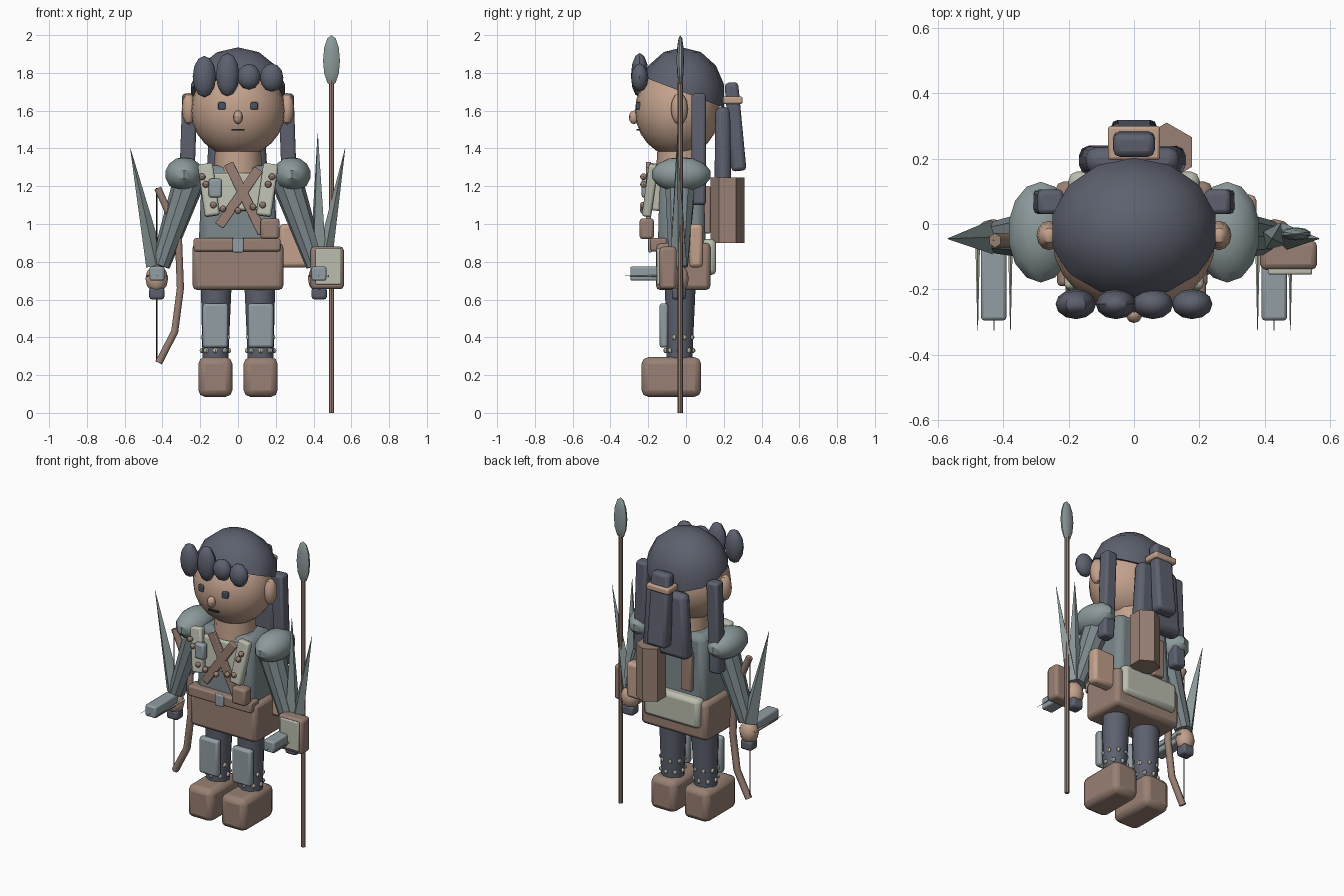
import bpy, bmesh, math
from mathutils import Vector, Matrix

old = bpy.data.objects.get("Cube")
if old:
    bpy.data.objects.remove(old)


def material(name, *rgb):
    lin = [(c / 255 / 12.92 if c < 11 else ((c / 255 + 0.055) / 1.055) ** 2.4) for c in rgb]
    m = bpy.data.materials.new(name)
    m.use_nodes = True
    m.diffuse_color = (*lin, 1)
    m.node_tree.nodes["Principled BSDF"].inputs["Base Color"].default_value = (*lin, 1)
    return m


HAIR = material("dark slate", 93, 97, 110)
CLOTH = material("grey cloth", 124, 136, 140)
ARMOUR = material("grey green armour", 140, 154, 155)
PLATE = material("pale steel", 146, 158, 163)
CREAM = material("cream", 187, 189, 174)
SKIN = material("skin", 194, 161, 140)
BROWN = material("brown leather", 152, 128, 115)
BLUE = material("dark blue", 72, 82, 98)
DARK = material("near black", 45, 45, 50)


def add(name, bm, mat, bevel=0, smooth=True):
    bmesh.ops.recalc_face_normals(bm, faces=bm.faces)
    me = bpy.data.meshes.new(name)
    bm.to_mesh(me)
    bm.free()
    me.materials.append(mat)
    ob = bpy.data.objects.new(name, me)
    bpy.context.collection.objects.link(ob)
    if bevel:
        mod = ob.modifiers.new("bevel", "BEVEL")
        mod.width, mod.segments = bevel, 2
    if smooth:
        bpy.ops.object.select_all(action="DESELECT")
        ob.select_set(True)
        bpy.context.view_layer.objects.active = ob
        bpy.ops.object.shade_smooth_by_angle(angle=math.radians(35))
    return ob


def box(name, mat, x, y, z, bevel=0.01, rx=0, ry=0, taper=1):
    """Rounded box given by its three (low, high) spans, tilted in degrees."""
    bm = bmesh.new()
    bmesh.ops.create_cube(bm, size=1)
    for v in bm.verts:
        if v.co.z > 0:
            v.co.x *= taper
            v.co.y *= taper
    spans = (x, y, z)
    mid = Vector([(a + b) / 2 for a, b in spans])
    size = [abs(b - a) for a, b in spans]
    rot = Matrix.Rotation(math.radians(rx), 4, "X") @ Matrix.Rotation(math.radians(ry), 4, "Y")
    bm.transform(Matrix.Translation(mid) @ rot @ Matrix.Diagonal((*size, 1)))
    return add(name, bm, mat, bevel)


def ball(name, mat, c, r, seg=16, cut=None):
    bm = bmesh.new()
    bmesh.ops.create_uvsphere(bm, u_segments=seg, v_segments=max(6, seg // 2), radius=1)
    bm.transform(Matrix.Translation(c) @ Matrix.Diagonal((*r, 1)))
    if cut:
        bmesh.ops.bisect_plane(bm, geom=bm.verts[:] + bm.edges[:] + bm.faces[:],
                               plane_co=cut[0], plane_no=cut[1], clear_inner=True)
        bmesh.ops.holes_fill(bm, edges=[e for e in bm.edges if e.is_boundary])
    return add(name, bm, mat)


def rod(name, mat, p, q, r1, r2=None, seg=8, smooth=True):
    """Tapered cylinder from p to q."""
    p, q = Vector(p), Vector(q)
    bm = bmesh.new()
    bmesh.ops.create_cone(bm, cap_ends=True, segments=seg, radius1=r1,
                          radius2=r1 if r2 is None else r2, depth=(q - p).length)
    turn = (q - p).to_track_quat("Z", "Y").to_matrix().to_4x4()
    bm.transform(Matrix.Translation((p + q) / 2) @ turn)
    return add(name, bm, mat, 0, smooth)


def span(s, a, b):
    return (min(s * a, s * b), max(s * a, s * b))


# Head and face
ball("head", SKIN, (0, -0.045, 1.6), (0.25, 0.225, 0.245), 24)
ball("nose", SKIN, (0, -0.275, 1.565), (0.026, 0.028, 0.036), 10)
box("mouth", DARK, (-0.035, 0.035), (-0.262, -0.24), (1.494, 1.503), 0)
rod("neck", SKIN, (0, -0.03, 1.25), (0, -0.03, 1.42), 0.13, 0.12, 12)

# Hair
ball("hair_cap", HAIR, (0, -0.02, 1.68), (0.262, 0.228, 0.255), 14,
     ((0, -0.02, 1.70), (0, 0.38, 1)))
for i, (x, z, h) in enumerate([(-0.178, 1.78, 0.11), (-0.055, 1.79, 0.115),
                               (0.058, 1.78, 0.068), (0.178, 1.775, 0.075)]):
    ball(f"fringe_lock_{i + 1}", HAIR, (x, -0.245, z), (0.062, 0.046, h), 12)
box("back_hair", HAIR, (-0.17, 0.16), (0.15, 0.24), (1.2, 1.62), 0.03, taper=0.85)
box("ponytail", HAIR, (-0.07, 0.07), (0.22, 0.30), (1.28, 1.75), 0.02, rx=5, taper=0.9)
box("ponytail_band", SKIN, (-0.08, 0.08), (0.195, 0.3), (1.635, 1.675), 0.01)

# Torso and belt
box("torso", CLOTH, (-0.21, 0.21), (-0.15, 0.105), (0.85, 1.31), 0.04, taper=0.9)
box("hip_skirt", BROWN, (-0.24, 0.24), (-0.16, 0.13), (0.65, 0.9), 0.025)
box("belt", BROWN, (-0.235, 0.225), (-0.19, -0.1), (0.855, 0.925), 0.012)
box("buckle", PLATE, (-0.03, 0.03), (-0.2, -0.18), (0.85, 0.925), 0.006)
box("belt_pouch", BROWN, (0.12, 0.22), (-0.245, -0.17), (0.92, 1.03), 0.015)
box("side_pouch", SKIN, (0.22, 0.375), (0.015, 0.09), (0.77, 1.0), 0.02)
box("back_roll", CREAM, (-0.2, 0.2), (0.08, 0.16), (0.73, 0.92), 0.025)
box("back_strap", BROWN, (-0.125, -0.05), (0.09, 0.13), (0.95, 1.2), 0.008)
rod("quiver", BROWN, (0.1, 0.22, 0.9), (0.1, 0.22, 1.245), 0.09, seg=6, smooth=False)

# Chest harness
box("chest_panel", CREAM, (-0.16, 0.16), (-0.18, -0.12), (1.07, 1.27), 0.012, rx=-5)
box("chest_pocket", PLATE, (-0.155, -0.085), (-0.235, -0.19), (1.14, 1.24), 0.012)
for name, x0, z0, x1, z1 in [("chest_strap_right", -0.05, 1.32, 0.13, 0.95),
                             ("chest_strap_left", 0.11, 1.29, -0.1, 0.99)]:
    mx, mz, run = (x0 + x1) / 2, (z0 + z1) / 2, math.hypot(x1 - x0, z1 - z0) / 2
    tilt = math.degrees(math.atan2(x0 - x1, z0 - z1))
    box(name, BROWN, (mx - 0.026, mx + 0.026), (-0.212, -0.185),
        (mz - run, mz + run), 0.005, ry=tilt)
for i, (x, z) in enumerate([(-0.19, 1.25), (-0.17, 1.21), (-0.13, 1.1), (-0.08, 1.08), (0, 1.07),
                            (0.08, 1.09), (0.13, 1.1), (0.16, 1.21), (0.18, 1.25)]):
    ball(f"bead_{i + 1}", BROWN, (x, -0.225, z), (0.018, 0.018, 0.018), 8)

# Paired parts
for s, side in ((-1, "right"), (1, "left")):
    ball(f"{side}_ear", SKIN, (s * 0.26, -0.035, 1.61), (0.038, 0.045, 0.085), 12)
    box(f"{side}_eye", BLUE, span(s, 0.067, 0.105), (-0.265, -0.23), (1.605, 1.645), 0.005)
    box(f"{side}_side_hair", HAIR, span(s, 0.225, 0.305), (0.03, 0.105), (1.1, 1.69), 0.015, ry=s * -2)
    box(f"{side}_chest_band", CREAM, span(s, 0.115, 0.195), (-0.215, -0.165), (1.04, 1.32),
        0.012, rx=-8, ry=s * 8)
    ball(f"{side}_shoulder_guard", ARMOUR, (s * 0.285, -0.025, 1.262), (0.103, 0.158, 0.093), 14)
    rod(f"{side}_arm", CLOTH, (s * 0.255, -0.03, 1.24), (s * 0.412, -0.04, 0.78), 0.085, 0.052, 10)
    ball(f"{side}_hand", SKIN, (s * 0.43, -0.04, 0.71), (0.06, 0.055, 0.075), 12)
    box(f"{side}_grip", HAIR, span(s, 0.39, 0.47), (-0.075, 0), (0.6, 0.665), 0.015)

    # Wrist claws
    box(f"{side}_claw_mount", PLATE, span(s, 0.39, 0.468), (-0.295, -0.04), (0.7, 0.775), 0.01)
    for i in range(3):
        x = s * (0.378 + i * 0.05)
        rod(f"{side}_claw_{i + 1}", CREAM, (x, -0.02, 0.725), (x, -0.325, 0.725), 0.008, 0.001, 4)

    # Legs and boots
    rod(f"{side}_leg", HAIR, (s * 0.12, -0.035, 0.27), (s * 0.115, -0.03, 0.7), 0.07, 0.085, 12)
    box(f"{side}_shin_guard", PLATE, span(s, 0.052, 0.187), (-0.14, -0.095), (0.345, 0.58), 0.014)
    for row, z in enumerate((0.33, 0.4)):
        for k in range(8):
            a = (k + row / 2) * math.tau / 8
            stud = (s * 0.12 + 0.071 * math.cos(a), -0.035 + 0.071 * math.sin(a), z)
            ball(f"{side}_leg_stud_{row}_{k}", CREAM, stud, (0.014, 0.014, 0.014), 6)
    box(f"{side}_boot", BROWN, span(s, 0.03, 0.21), (-0.235, 0.08), (0.085, 0.295), 0.035)

# Upright blades
rod("right_blade", ARMOUR, (-0.435, -0.04, 0.78), (-0.57, -0.045, 1.4), 0.052, 0.001, 4, False)
rod("left_blade_inner", ARMOUR, (0.425, -0.04, 0.78), (0.422, -0.045, 1.48), 0.052, 0.001, 4, False)
rod("left_blade_outer", ARMOUR, (0.45, -0.04, 0.78), (0.567, -0.045, 1.4), 0.045, 0.001, 4, False)

# Spear and hand case
rod("spear_shaft", BROWN, (0.495, -0.03, 0), (0.495, -0.03, 1.76), 0.014)
ball("spear_head", ARMOUR, (0.495, -0.03, 1.865), (0.047, 0.02, 0.135), 10)
box("hand_case", BROWN, (0.385, 0.56), (-0.14, -0.05), (0.655, 0.88), 0.018)
box("hand_case_front", CREAM, (0.41, 0.545), (-0.155, -0.135), (0.68, 0.87), 0.006)

# Bow and string
curve = bpy.data.curves.new("bow", "CURVE")
curve.dimensions, curve.bevel_depth, curve.bevel_resolution = "3D", 0.022, 1
curve.use_fill_caps = True
path = [(-0.425, 1.19), (-0.38, 1.09), (-0.315, 0.92), (-0.305, 0.66), (-0.335, 0.43), (-0.42, 0.265)]
line = curve.splines.new("POLY")
line.points.add(len(path) - 1)
for pt, (x, z) in zip(line.points, path):
    pt.co = (x, -0.05, z, 1)
curve.materials.append(BROWN)
bpy.context.collection.objects.link(bpy.data.objects.new("bow", curve))
rod("bow_string", DARK, (-0.43, -0.05, 0.27), (-0.43, -0.05, 1.19), 0.003, seg=4)
